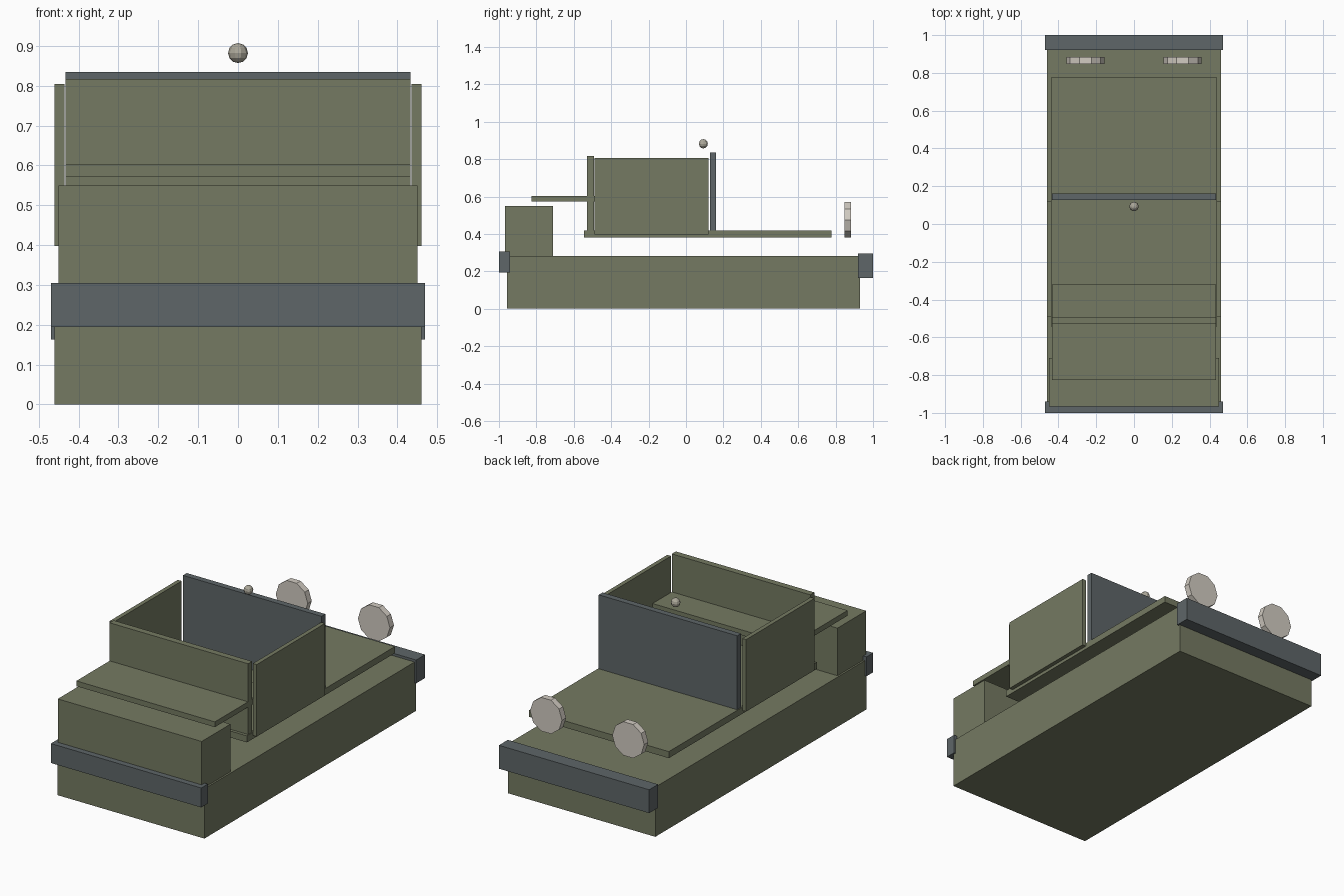
import bpy
import math

if "Cube" in bpy.data.objects:
    bpy.data.objects.remove(bpy.data.objects["Cube"])


def srgb(r, g, b):
    def lin(c):
        c /= 255
        return c / 12.92 if c <= 0.04045 else ((c + 0.055) / 1.055) ** 2.4
    return (lin(r), lin(g), lin(b), 1.0)


def material(name, *rgb):
    m = bpy.data.materials.new(name)
    m.diffuse_color = srgb(*rgb)
    m.use_nodes = True
    m.node_tree.nodes["Principled BSDF"].inputs["Base Color"].default_value = m.diffuse_color
    return m


olive = material("olive", 117, 122, 98)
slate = material("slate_grey", 94, 102, 104)
pale = material("pale_lamp", 210, 204, 194)
stone = material("stone_knob", 172, 168, 154)


def finish(name, mat):
    ob = bpy.context.object
    ob.name = name
    ob.data.materials.append(mat)
    return ob


def box(name, mat, x, y, z):
    """Box from (min, max) ranges on each axis."""
    spans = (x, y, z)
    bpy.ops.mesh.primitive_cube_add(size=1, location=[(a + b) / 2 for a, b in spans])
    bpy.context.object.scale = [b - a for a, b in spans]
    bpy.ops.object.transform_apply(location=False, rotation=False, scale=True)
    return finish(name, mat)


def wide(name, mat, half, y, z):
    return box(name, mat, (-half, half), y, z)


# Lower hull with bumpers
wide("chassis", olive, 0.46, (-0.957, 0.931), (0.0, 0.281))
wide("front_bumper", slate, 0.47, (-1.0, -0.94), (0.195, 0.305))
wide("rear_bumper", slate, 0.47, (0.92, 1.0), (0.163, 0.295))

# Nose block and hood plate
wide("nose", olive, 0.45, (-0.967, -0.71), (0.281, 0.55))
wide("hood_plate", olive, 0.433, (-0.825, -0.32), (0.572, 0.602))

# Open cabin: floor, front wall, back wall and sides
wide("floor", olive, 0.437, (-0.545, 0.778), (0.38, 0.417))
wide("cabin_front", olive, 0.433, (-0.528, -0.492), (0.40, 0.817))
wide("cabin_back", slate, 0.433, (0.127, 0.161), (0.40, 0.835))
for side, label in ((-1, "left"), (1, "right")):
    xs = sorted((side * 0.436, side * 0.46))
    box("cabin_side_" + label, olive, xs, (-0.49, 0.12), (0.398, 0.805))

    # Ten-sided lamp discs at the rear
    bpy.ops.mesh.primitive_cylinder_add(
        vertices=10, radius=0.1, depth=0.036,
        location=(side * 0.257, 0.865, 0.475))
    lamp = finish("lamp_" + label, pale)
    lamp.rotation_euler = (math.radians(90), math.radians(90), 0)

# Small faceted knob above the cabin
bpy.ops.mesh.primitive_uv_sphere_add(segments=10, ring_count=6, radius=0.025,
                                     location=(0, 0.093, 0.882))
knob = finish("knob", stone)
knob.rotation_euler = (0, 0, math.radians(90))
